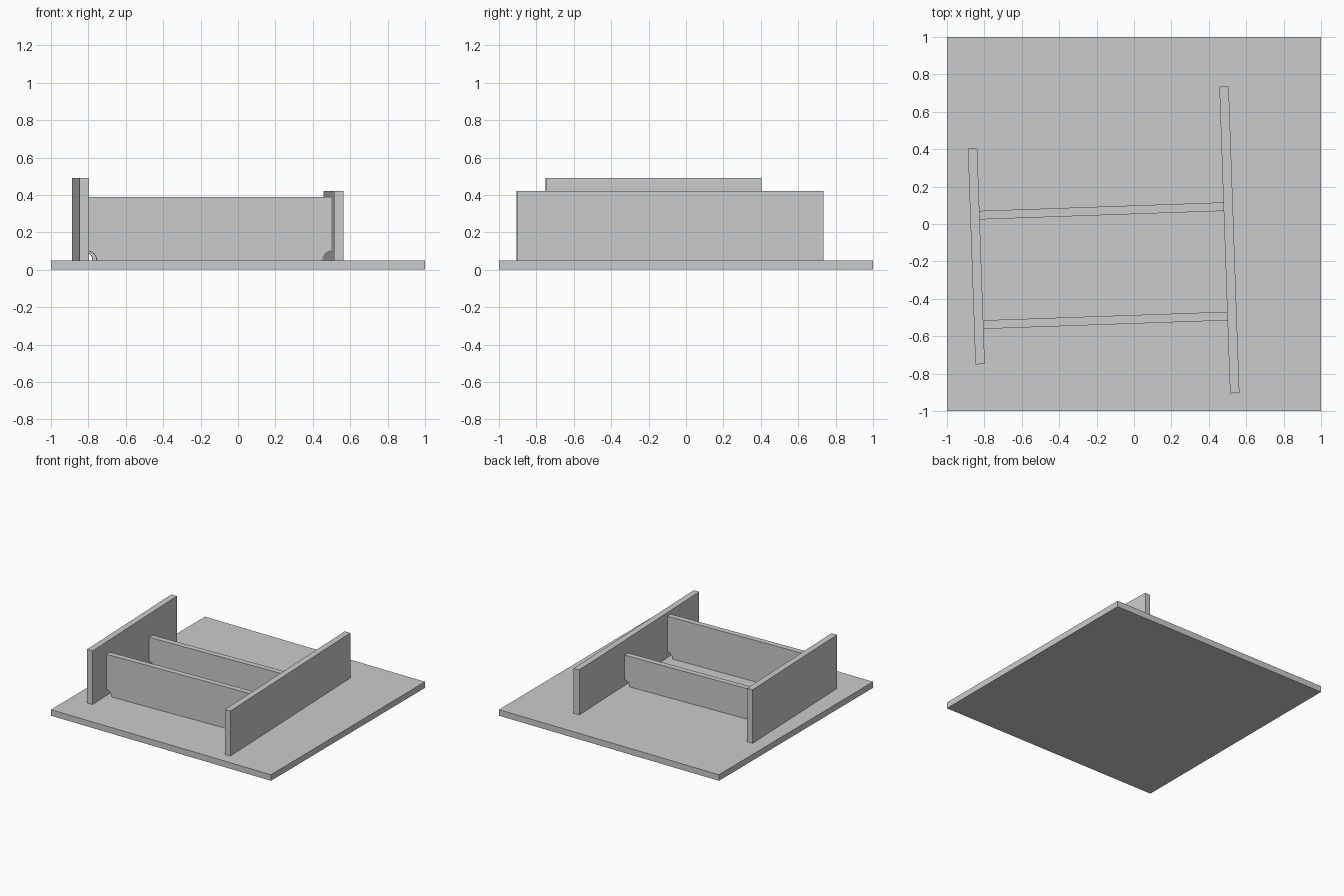
import bpy
from math import radians, sin, cos, pi

if "Cube" in bpy.data.objects:
    bpy.data.objects.remove(bpy.data.objects["Cube"], do_unlink=True)

# Single plain grey for everything
grey = bpy.data.materials.new("plain_grey")
grey.use_nodes = True
colour = (0.6, 0.6, 0.6, 1)
grey.diffuse_color = colour
grey.node_tree.nodes["Principled BSDF"].inputs["Base Color"].default_value = colour

FLOOR = 0.05          # top of the base plate
TURN = radians(2)     # the whole frame is turned slightly on the plate
SCALLOP = 0.05        # radius of the drain notches in the ribs


def extrude_profile(name, profile, thickness, location, turn):
    """Upright plate: an x-z outline given thickness along y."""
    n = len(profile)
    verts = [(x, y, z) for y in (-thickness / 2, thickness / 2) for x, z in profile]
    faces = [list(range(n)), list(range(2 * n - 1, n - 1, -1))]
    faces += [[(i + 1) % n, i, n + i, n + (i + 1) % n] for i in range(n)]
    mesh = bpy.data.meshes.new(name)
    mesh.from_pydata(verts, [], faces)
    mesh.materials.append(grey)
    obj = bpy.data.objects.new(name, mesh)
    obj.location = location
    obj.rotation_euler.z = turn
    bpy.context.collection.objects.link(obj)
    return obj


def rectangle(length, height):
    h = length / 2
    return [(-h, 0), (h, 0), (h, height), (-h, height)]


def scalloped(length, height, steps=10):
    """Rectangle with a quarter-circle notch in each bottom corner."""
    h = length / 2
    arc = [(SCALLOP * cos(a), SCALLOP * sin(a))
           for a in (pi / 2 * i / steps for i in range(steps + 1))]
    left = [(-h + x, z) for x, z in reversed(arc)]
    right = [(h - x, z) for x, z in arc]
    return left + right + [(h, height), (-h, height)]


# Base plate
extrude_profile("base_plate", rectangle(2, FLOOR), 2, (0, 0, 0), 0)

# Long side walls
extrude_profile("right_wall", rectangle(1.154, 0.44), 0.05,
                (-0.843, -0.173, FLOOR), TURN + pi / 2)
extrude_profile("left_wall", rectangle(1.64, 0.37), 0.05,
                (0.51, -0.085, FLOOR), TURN + pi / 2)

# Cross ribs between the walls
extrude_profile("front_rib", scalloped(1.31, 0.34), 0.046,
                (-0.152, -0.515, FLOOR), TURN)
extrude_profile("back_rib", scalloped(1.313, 0.25), 0.046,
                (-0.172, 0.07, FLOOR), TURN)
